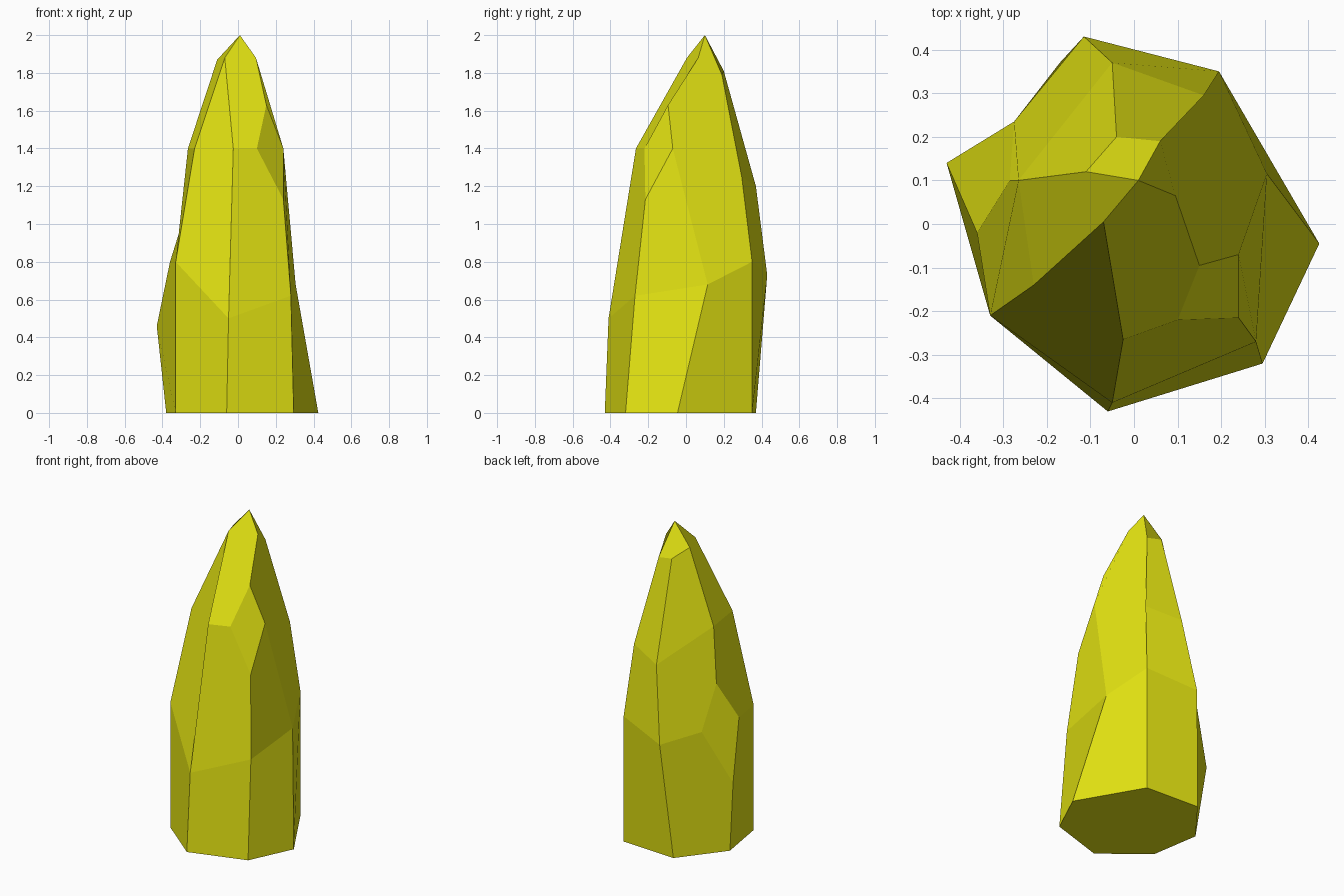
import bpy, bmesh

if "Cube" in bpy.data.objects:
    bpy.data.objects.remove(bpy.data.objects["Cube"])

# One colour
yellow = bpy.data.materials.new("yellow crystal")
yellow.diffuse_color = (0.76, 0.76, 0.006, 1)
yellow.use_nodes = True
yellow.node_tree.nodes["Principled BSDF"].inputs["Base Color"].default_value = yellow.diffuse_color

# Seven base corners, anticlockwise seen from above, starting on the right
BASE = [(.425, -.045), (.195, .35), (-.17, .37), (-.38, .10),
        (-.33, -.21), (-.06, -.43), (.295, -.32)]
# Facet corners where the seven sides break into the shoulder
MIDDLE = [(.305, .115, .68), (.195, .35, .8), (-.115, .43, .73), (-.43, .14, .46),
          (-.33, -.21, .8), (-.05, -.41, .5), (.28, -.27, .62)]
# Shoulder corners
UPPER = [(.24, -.07, 1.4), (.16, .295, 1.25), (-.05, .37, 1.2), (-.265, .10, 1.4),
         (-.23, -.14, 1.4), (-.025, -.265, 1.4), (.24, -.215, 1.13)]
# Tip and the chipped corners
EXTRA = dict(A=(.01, .10, 2), B=(-.07, .005, 1.88), C=(-.11, .12, 1.87),
             D=(.095, .065, 1.88), E=(.06, .19, 1.79), F=(-.04, .20, 1.81),
             G=(.15, -.095, 1.63), H=(.10, -.22, 1.4),
             N=(-.36, -.02, .8), P=(-.275, .235, .78), Q=(-.285, .10, 1.04))

bm = bmesh.new()
corner = {}
for i in range(7):
    corner[f"b{i}"] = bm.verts.new((*BASE[i], 0))
    corner[f"m{i}"] = bm.verts.new(MIDDLE[i])
    corner[f"u{i}"] = bm.verts.new(UPPER[i])
for name, co in EXTRA.items():
    corner[name] = bm.verts.new(co)


def facet(names):
    bm.faces.new([corner[n] for n in names.split()])


# Foot and the seven lower sides (the left ones carry extra chip corners)
facet("b6 b5 b4 b3 b2 b1 b0")
chips = {2: "P", 3: "N"}
for i in range(7):
    j = (i + 1) % 7
    facet(f"b{i} b{j} m{j} {chips.get(i, '')} m{i}")

# Shoulder, chip and tip facets
for names in ("m0 m1 u1 E A D G u0", "m1 m2 u2 u1", "m2 P Q u3 u2",
              "P m3 N Q", "N m4 u4 u3 Q", "m4 m5 u5 B u4",
              "m5 m6 u6 H u5", "m6 m0 u0 u6", "u6 u0 G H",
              "u5 H G D A B", "u4 B A C u3", "u3 C F u2",
              "u2 F E u1", "A E F C"):
    facet(names)

bmesh.ops.recalc_face_normals(bm, faces=bm.faces)
mesh = bpy.data.meshes.new("crystal_shard")
bm.to_mesh(mesh)
bm.free()
mesh.materials.append(yellow)
bpy.context.collection.objects.link(bpy.data.objects.new("crystal_shard", mesh))
